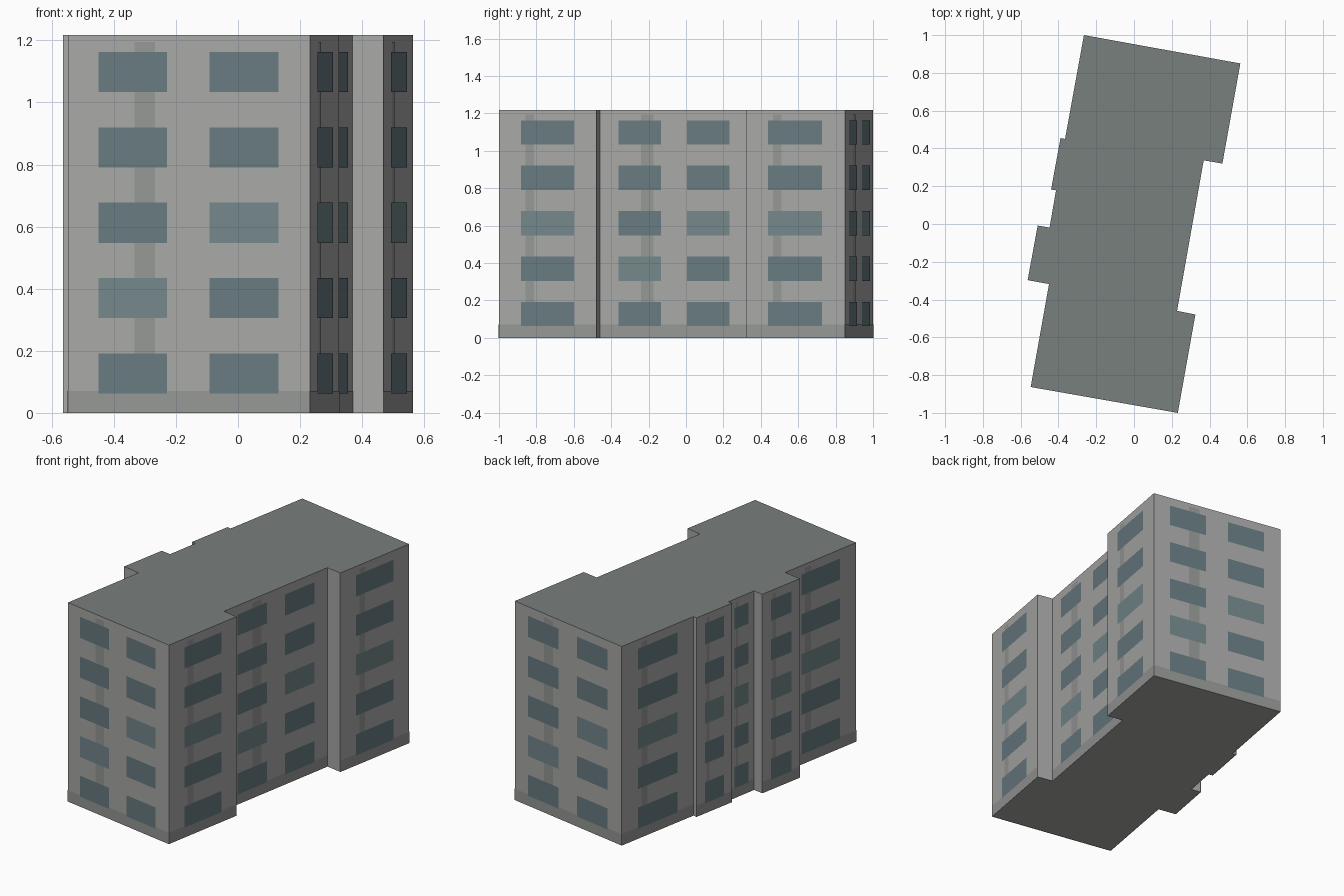
import bpy, bmesh
from mathutils import Vector

if "Cube" in bpy.data.objects:
    bpy.data.objects.remove(bpy.data.objects["Cube"])

HEIGHT = 1.217
FLOORS, FLOOR_STEP = 5, 0.243
SILL, HEAD = 0.062, 0.191

# Footprint, counter-clockwise seen from above
FOOTPRINT = [
    (-0.265, 1.0), (-0.365, 0.450), (-0.389, 0.455), (-0.439, 0.183),
    (-0.413, 0.178), (-0.447, -0.019), (-0.510, -0.008), (-0.563, -0.297),
    (-0.450, -0.318), (-0.547, -0.863), (0.232, -1.0), (0.325, -0.479),
    (0.228, -0.460), (0.369, 0.337), (0.468, 0.320), (0.563, 0.850)]


def material(name, r, g, b):
    m = bpy.data.materials.new(name)
    m.diffuse_color = (r, g, b, 1)
    m.use_nodes = True
    m.node_tree.nodes["Principled BSDF"].inputs["Base Color"].default_value = m.diffuse_color
    return m


WALL = material("wall_grey", 0.39, 0.395, 0.385)
ROOF = material("roof_grey", 0.19, 0.215, 0.205)
TRIM = material("trim_grey", 0.30, 0.31, 0.30)
GLASS = material("glass", 0.135, 0.195, 0.215)
GLASS_LIGHT = material("glass_light", 0.17, 0.24, 0.255)


def add_object(name, bm, *mats):
    mesh = bpy.data.meshes.new(name)
    bm.to_mesh(mesh)
    bm.free()
    for m in mats:
        mesh.materials.append(m)
    obj = bpy.data.objects.new(name, mesh)
    bpy.context.collection.objects.link(obj)


# Building body: extruded footprint, roof coloured separately
bm = bmesh.new()
base = bm.faces.new([bm.verts.new((x, y, 0)) for x, y in FOOTPRINT])
top = bmesh.ops.extrude_face_region(bm, geom=[base], use_keep_orig=True)["geom"]
bmesh.ops.translate(bm, verts=[v for v in top if isinstance(v, bmesh.types.BMVert)],
                    vec=(0, 0, HEIGHT))
bmesh.ops.recalc_face_normals(bm, faces=bm.faces[:])
for f in bm.faces:
    f.material_index = int(f.normal.z > 0.5)
add_object("building_body", bm, WALL, ROOF)

plinth, stripes, windows = bmesh.new(), bmesh.new(), bmesh.new()


def panel(bm, a, b, u0, u1, z0, z1, lift, mat=0):
    """Flat panel on wall a-b, between wall fractions u0 and u1."""
    along = b - a
    out = Vector((along.y, -along.x, 0)).normalized() * lift
    corners = [(u0, z0), (u1, z0), (u1, z1), (u0, z1)]
    face = bm.faces.new([bm.verts.new(a + along * u + out + Vector((0, 0, z)))
                         for u, z in corners])
    face.material_index = mat


# Facade details on every main wall; the short returns stay plain
for i, p in enumerate(FOOTPRINT):
    a = Vector((*p, 0))
    b = Vector((*FOOTPRINT[(i + 1) % len(FOOTPRINT)], 0))
    length = (b - a).length
    if length < 0.15:
        continue
    double = length > 0.7
    columns = [(0.125, 0.41), (0.585, 0.87)] if double else [(0.225, 0.77)]
    panel(plinth, a, b, 0, 1, 0, 0.07, 0.0015)
    panel(stripes, a, b, 0.275, 0.36, 0.07, 1.195, 0.0015)
    for floor in range(FLOORS):
        z = floor * FLOOR_STEP
        for col, (u0, u1) in enumerate(columns):
            light = (floor == col + 1) if double else (floor == 2)
            panel(windows, a, b, u0, u1, SILL + z, HEAD + z, 0.003, int(light))

add_object("plinth_band", plinth, TRIM)
add_object("wall_stripes", stripes, TRIM)
add_object("windows", windows, GLASS, GLASS_LIGHT)
